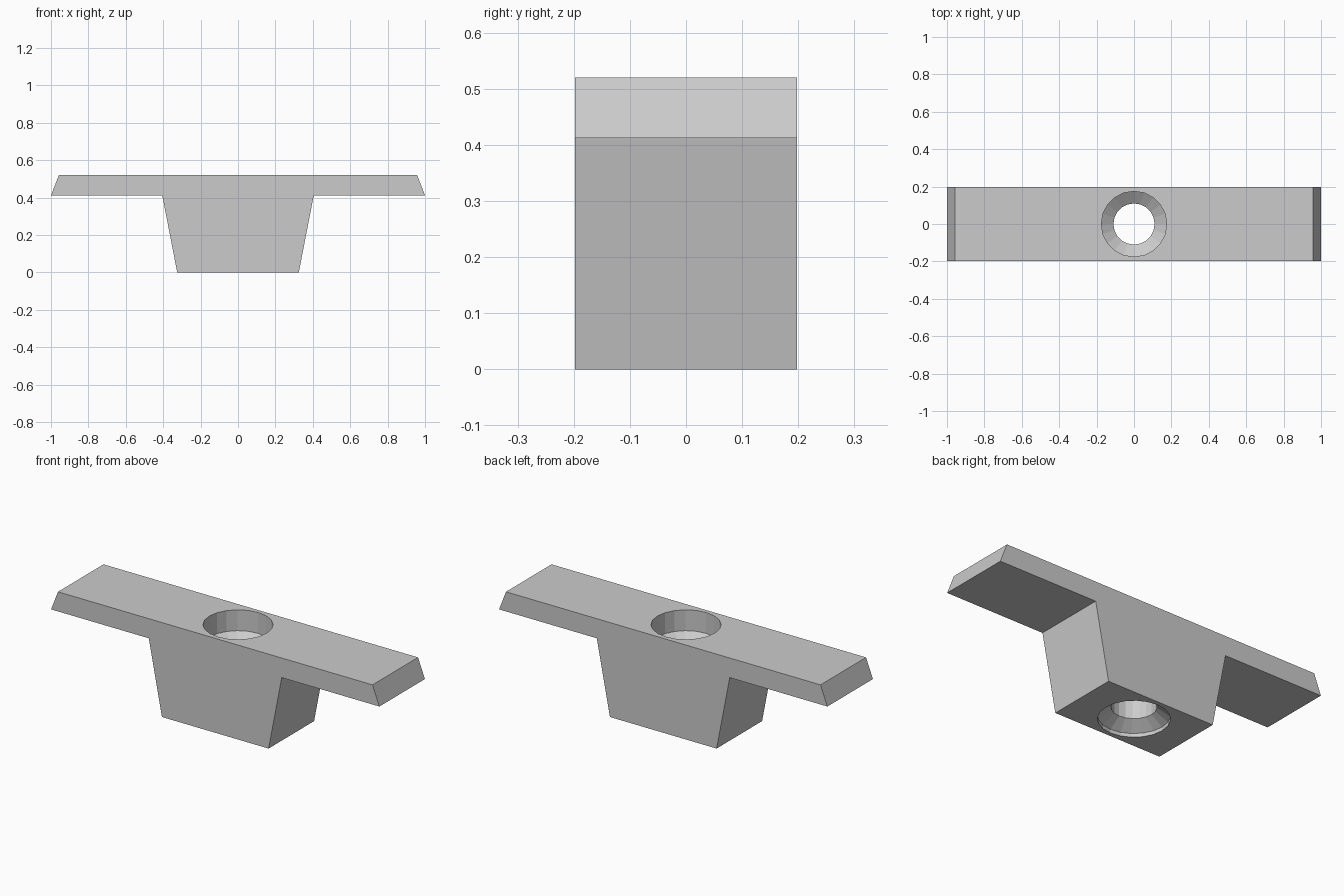
import bpy, bmesh, math

if "Cube" in bpy.data.objects:
    bpy.data.objects.remove(bpy.data.objects["Cube"])

SIDES = 20
HALF_DEPTH = 0.198


def new_object(name, bm):
    bmesh.ops.recalc_face_normals(bm, faces=bm.faces)
    mesh = bpy.data.meshes.new(name)
    bm.to_mesh(mesh)
    bm.free()
    obj = bpy.data.objects.new(name, mesh)
    bpy.context.collection.objects.link(obj)
    return obj


def prism(name, outline, half_depth):
    """Extrude an x/z outline along y."""
    bm = bmesh.new()
    face = bm.faces.new([bm.verts.new((x, -half_depth, z)) for x, z in outline])
    ext = bmesh.ops.extrude_face_region(bm, geom=[face])
    verts = [g for g in ext["geom"] if isinstance(g, bmesh.types.BMVert)]
    bmesh.ops.translate(bm, verts=verts, vec=(0, 2 * half_depth, 0))
    return new_object(name, bm)


def lathe(name, profile, sides):
    """Closed solid of revolution from (radius, z) points."""
    bm = bmesh.new()
    rings = []
    for r, z in profile:
        angles = [2 * math.pi * i / sides for i in range(sides)]
        rings.append([bm.verts.new((r * math.cos(a), r * math.sin(a), z)) for a in angles])
    for low, high in zip(rings, rings[1:]):
        for i in range(sides):
            j = (i + 1) % sides
            bm.faces.new((low[i], low[j], high[j], high[i]))
    bm.faces.new(rings[0])
    bm.faces.new(rings[-1])
    return new_object(name, bm)


# T-shaped body: tapered stem under a bevelled top bar, mirrored in x
half = [(0.325, 0), (0.405, 0.412), (1.0, 0.412), (0.958, 0.52)]
outline = half + [(-x, z) for x, z in reversed(half)]
body = prism("bracket_body", outline, HALF_DEPTH)

# Through hole with a countersunk recess at each end
hole = lathe("hole_cutter", [(0.175, -0.1), (0.175, 0.02), (0.11, 0.065),
                             (0.11, 0.36), (0.175, 0.405), (0.175, 0.62)], SIDES)
hole.hide_render = True

cut = body.modifiers.new("hole", 'BOOLEAN')
cut.operation = 'DIFFERENCE'
cut.solver = 'EXACT'
cut.object = hole
bpy.context.view_layer.objects.active = body
bpy.ops.object.modifier_apply(modifier=cut.name)
bpy.data.objects.remove(hole)
